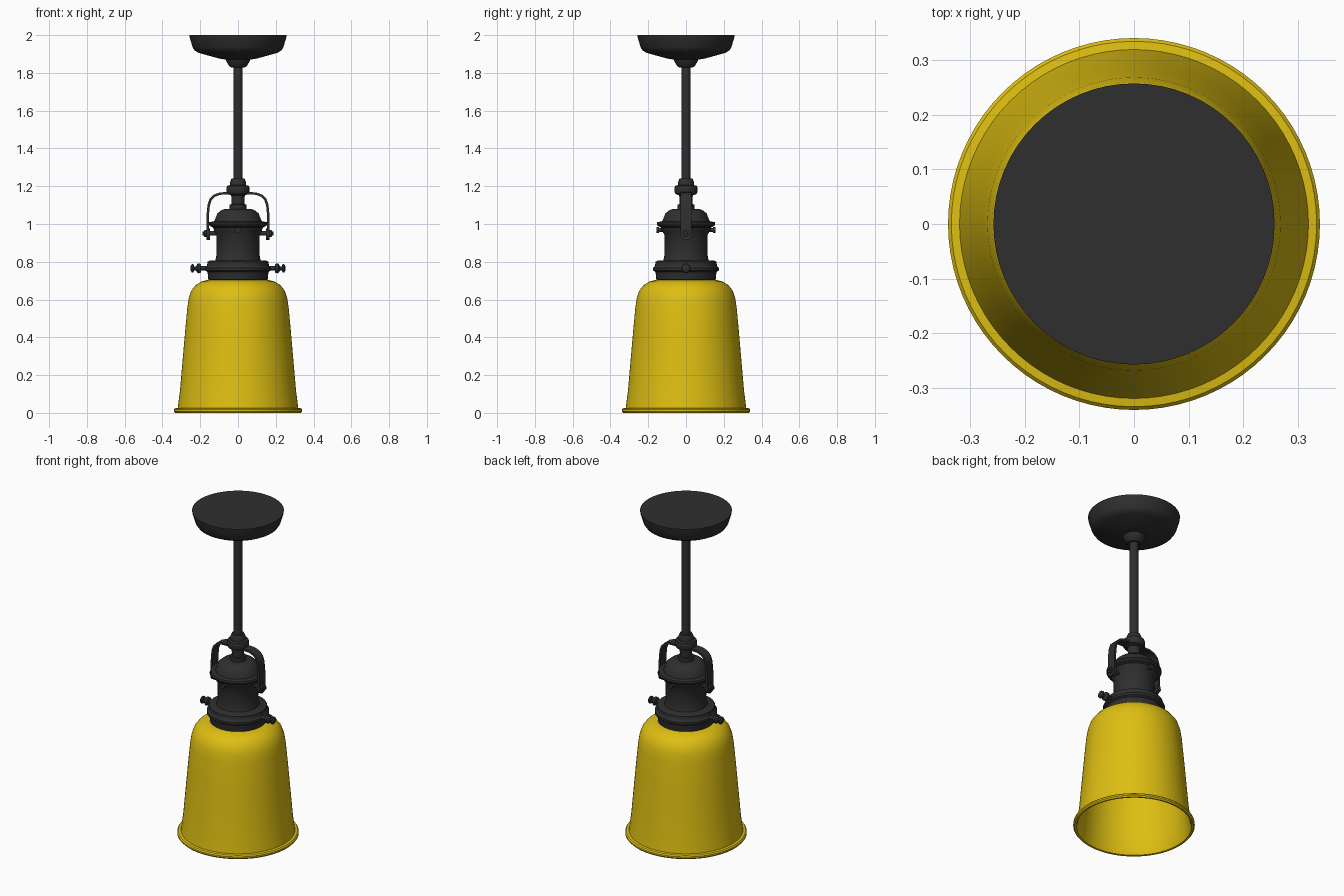
import bpy, bmesh, math
from mathutils import Vector, Matrix


def material(name, rgb):
    m = bpy.data.materials.new(name)
    m.diffuse_color = (*rgb, 1)
    return m


YELLOW = material("yellow_enamel", (0.73, 0.52, 0.006))
BLACK = material("black_metal", (0.028, 0.028, 0.028))


def finish(name, bm, mat, angle=35):
    bmesh.ops.recalc_face_normals(bm, faces=bm.faces)
    me = bpy.data.meshes.new(name)
    bm.to_mesh(me)
    bm.free()
    me.materials.append(mat)
    ob = bpy.data.objects.new(name, me)
    bpy.context.collection.objects.link(ob)
    bpy.ops.object.select_all(action='DESELECT')
    bpy.context.view_layer.objects.active = ob
    ob.select_set(True)
    bpy.ops.object.shade_smooth_by_angle(angle=math.radians(angle))
    return ob


def lathe(name, profile, mat, seg=64, matrix=None, closed=False):
    """Spin (radius, height) points round z."""
    bm = bmesh.new()
    vs = [bm.verts.new((r, 0, z)) for r, z in profile]
    es = [bm.edges.new(p) for p in zip(vs, vs[1:])]
    if closed:
        es.append(bm.edges.new((vs[-1], vs[0])))
    bmesh.ops.spin(bm, geom=vs + es, cent=(0, 0, 0), axis=(0, 0, 1),
                   angle=2 * math.pi, steps=seg, use_merge=True)
    bmesh.ops.remove_doubles(bm, verts=bm.verts, dist=1e-5)
    if matrix:
        bm.transform(matrix)
    return finish(name, bm, mat)


def outward(angle, z):
    """Map local z to a horizontal direction at the given angle."""
    return (Matrix.Translation((0, 0, z)) @ Matrix.Rotation(angle, 4, 'Z')
            @ Matrix.Rotation(math.pi / 2, 4, 'Y'))


# Bell shade: outer skin, rolled rim, inner skin
outer = [(0.12, 0.706), (0.16, 0.704), (0.195, 0.695), (0.225, 0.676), (0.247, 0.648),
         (0.260, 0.61), (0.268, 0.56), (0.280, 0.43), (0.294, 0.27), (0.307, 0.12),
         (0.319, 0.026)]
rim = [(0.334, 0.024), (0.340, 0.017), (0.340, 0.008), (0.333, 0.0), (0.322, 0.002), (0.314, 0.02)]
inner = [(r - 0.007, z - 0.005) for r, z in reversed(outer[:-1])]
lathe("bell_shade", outer + rim + inner, YELLOW, 80, closed=True)

# Ceiling canopy and rod
lathe("ceiling_canopy", [(0, 2.0), (0.257, 2.0), (0.255, 1.985), (0.240, 1.935), (0.228, 1.917),
                         (0.205, 1.905), (0.10, 1.876), (0.07, 1.871), (0, 1.871)], BLACK)
lathe("canopy_collar", [(0, 1.88), (0.066, 1.88), (0.062, 1.862), (0.048, 1.838),
                        (0.036, 1.828), (0, 1.828)], BLACK, 40)
lathe("rod", [(0, 1.85), (0.0245, 1.85), (0.0245, 1.2), (0, 1.2)], BLACK, 32)

# Rod fitting, neck and nut
lathe("rod_fitting", [(0, 1.24), (0.035, 1.24), (0.042, 1.222), (0.043, 1.206), (0.058, 1.202),
                      (0.061, 1.192), (0.061, 1.168), (0.055, 1.158), (0.036, 1.152),
                      (0.034, 1.105), (0.044, 1.103), (0.044, 1.07), (0, 1.07)], BLACK, 40)

# Socket housing with domed cap and flange
lathe("socket_housing", [(0, 1.08), (0.07, 1.08), (0.09, 1.072), (0.11, 1.055), (0.121, 1.025),
                         (0.126, 1.014), (0.152, 1.01), (0.155, 1.0), (0.150, 0.990), (0.132, 0.982),
                         (0.126, 0.962), (0.115, 0.945), (0.113, 0.84), (0.120, 0.808),
                         (0.130, 0.80), (0, 0.80)], BLACK)

# Shade holder
lathe("shade_holder", [(0, 0.806), (0.15, 0.806), (0.162, 0.800), (0.163, 0.785), (0.166, 0.775),
                       (0.174, 0.768), (0.174, 0.754), (0.162, 0.746), (0.160, 0.735),
                       (0.157, 0.705), (0.15, 0.700), (0, 0.700)], BLACK)

# Yoke arms: a bent strap on each side
path = [(0.04, 1.163), (0.095, 1.161), (0.125, 1.150), (0.145, 1.130), (0.155, 1.10),
        (0.160, 1.05), (0.161, 0.93)]
HALF, THICK = 0.028, 0.013
for side, label in ((1, "right"), (-1, "left")):
    bm = bmesh.new()
    rings = []
    for i, p in enumerate(path):
        a, b = path[max(i - 1, 0)], path[min(i + 1, len(path) - 1)]
        t = Vector((b[0] - a[0], b[1] - a[1])).normalized()
        n = Vector((-t.y, t.x)) * THICK / 2
        rings.append([bm.verts.new((side * (p[0] + s * n.x), y, p[1] + s * n.y))
                      for s, y in ((1, -HALF), (1, HALF), (-1, HALF), (-1, -HALF))])
    for r, q in zip(rings, rings[1:]):
        for k in range(4):
            bm.faces.new((r[k], r[(k + 1) % 4], q[(k + 1) % 4], q[k]))
    bm.faces.new(rings[0])
    bm.faces.new(rings[-1])
    finish("yoke_arm_" + label, bm, BLACK)

    ang = 0 if side == 1 else math.pi
    # Rounded strap end and pivot bolt
    lathe("yoke_end_" + label, [(0, 0.148), (0.031, 0.148), (0.031, 0.168), (0, 0.168)],
          BLACK, 24, outward(ang, 0.945))
    lathe("yoke_bolt_" + label, [(0, 0.10), (0.012, 0.10), (0.012, 0.166), (0.019, 0.168),
                                 (0.019, 0.178), (0.010, 0.180), (0.010, 0.188), (0, 0.188)],
          BLACK, 16, outward(ang, 0.950))
    # Thumb screw through the shade holder
    lathe("thumb_screw_" + label, [(0, 0.15), (0.012, 0.15), (0.012, 0.195), (0.024, 0.198),
                                   (0.026, 0.212), (0.020, 0.218), (0.011, 0.222),
                                   (0.011, 0.232), (0.022, 0.236), (0.022, 0.244),
                                   (0.010, 0.252), (0, 0.252)],
          BLACK, 20, outward(ang, 0.765))
    # Small cap screw on front and back
    lathe("cap_screw_" + ("back" if side == 1 else "front"),
          [(0, 0.10), (0.010, 0.10), (0.010, 0.142), (0.015, 0.144), (0.015, 0.155), (0, 0.155)],
          BLACK, 16, outward(side * math.pi / 2, 0.968))
